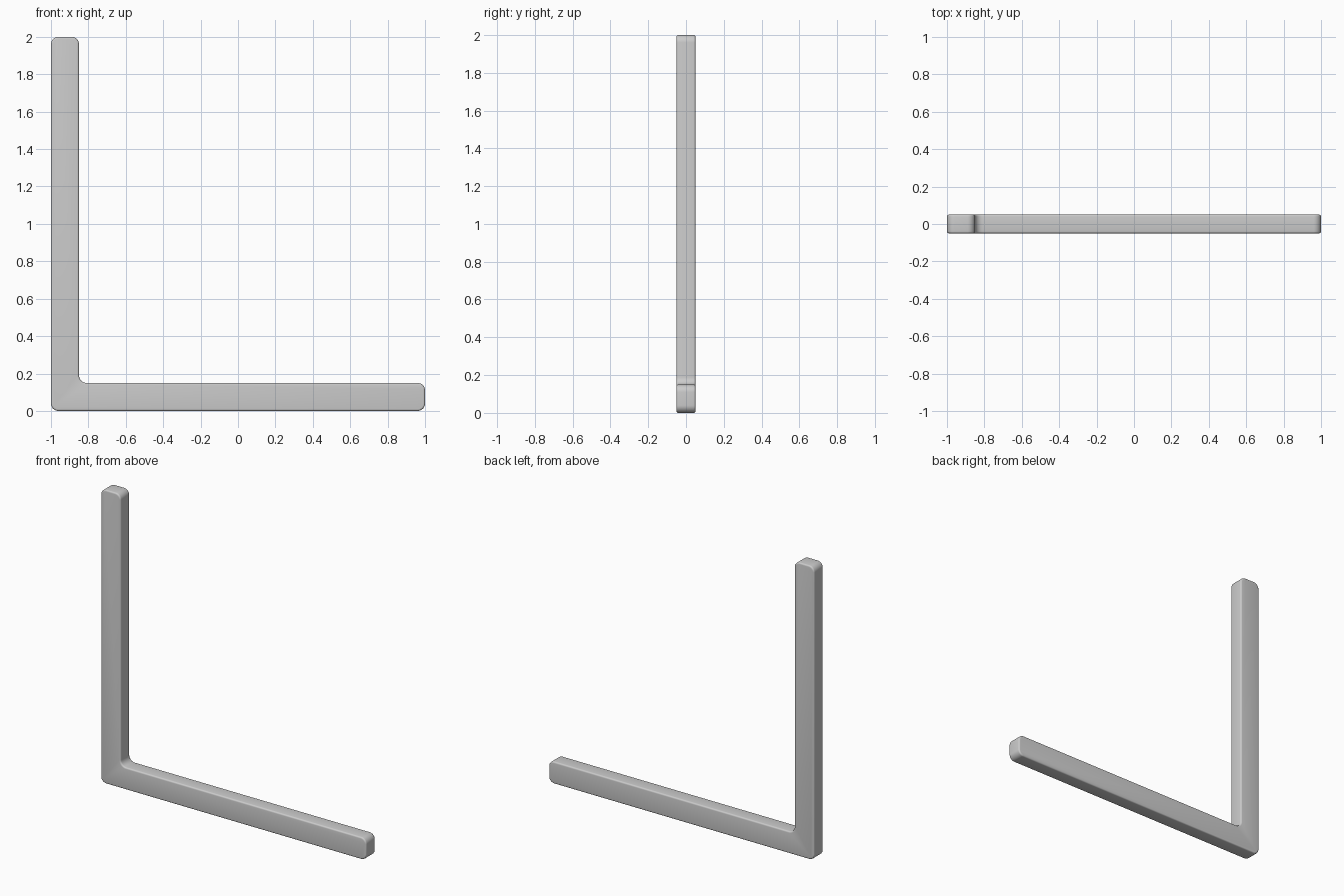
import bpy, bmesh
from mathutils import Vector

if "Cube" in bpy.data.objects:
    bpy.data.objects.remove(bpy.data.objects["Cube"])

HALF_DEPTH = 0.05
ARM = 0.15
CORNER_R = 0.04
EDGE_R = 0.01

# L-shaped outline in x, z
outline = [(-1, 0), (1, 0), (1, ARM), (-1 + ARM, ARM), (-1 + ARM, 2), (-1, 2)]

bm = bmesh.new()
face = bm.faces.new([bm.verts.new((x, -HALF_DEPTH, z)) for x, z in outline])
ext = bmesh.ops.extrude_face_region(bm, geom=[face], use_keep_orig=True)
verts = [g for g in ext["geom"] if isinstance(g, bmesh.types.BMVert)]
bmesh.ops.translate(bm, verts=verts, vec=Vector((0, 2 * HALF_DEPTH, 0)))
bmesh.ops.recalc_face_normals(bm, faces=bm.faces)

# Round the outline corners, including the inner fillet
corners = [e for e in bm.edges if abs(e.verts[0].co.y - e.verts[1].co.y) > HALF_DEPTH]
bmesh.ops.bevel(bm, geom=corners, offset=CORNER_R, segments=8,
                profile=0.5, affect='EDGES')

# Soften the front and back rims
rims = [e for e in bm.edges if abs(e.verts[0].co.y - e.verts[1].co.y) < 1e-5]
rims = [e for e in rims if e.calc_face_angle(0) > 1.0]
bmesh.ops.bevel(bm, geom=rims, offset=EDGE_R, segments=4,
                profile=0.5, affect='EDGES')
bmesh.ops.recalc_face_normals(bm, faces=bm.faces)

mesh = bpy.data.meshes.new("corner_bracket")
bm.to_mesh(mesh)
bm.free()
bracket = bpy.data.objects.new("corner_bracket", mesh)
bpy.context.collection.objects.link(bracket)

# Smooth rounded edges
bpy.context.view_layer.objects.active = bracket
bracket.select_set(True)
bpy.ops.object.shade_smooth_by_angle()
